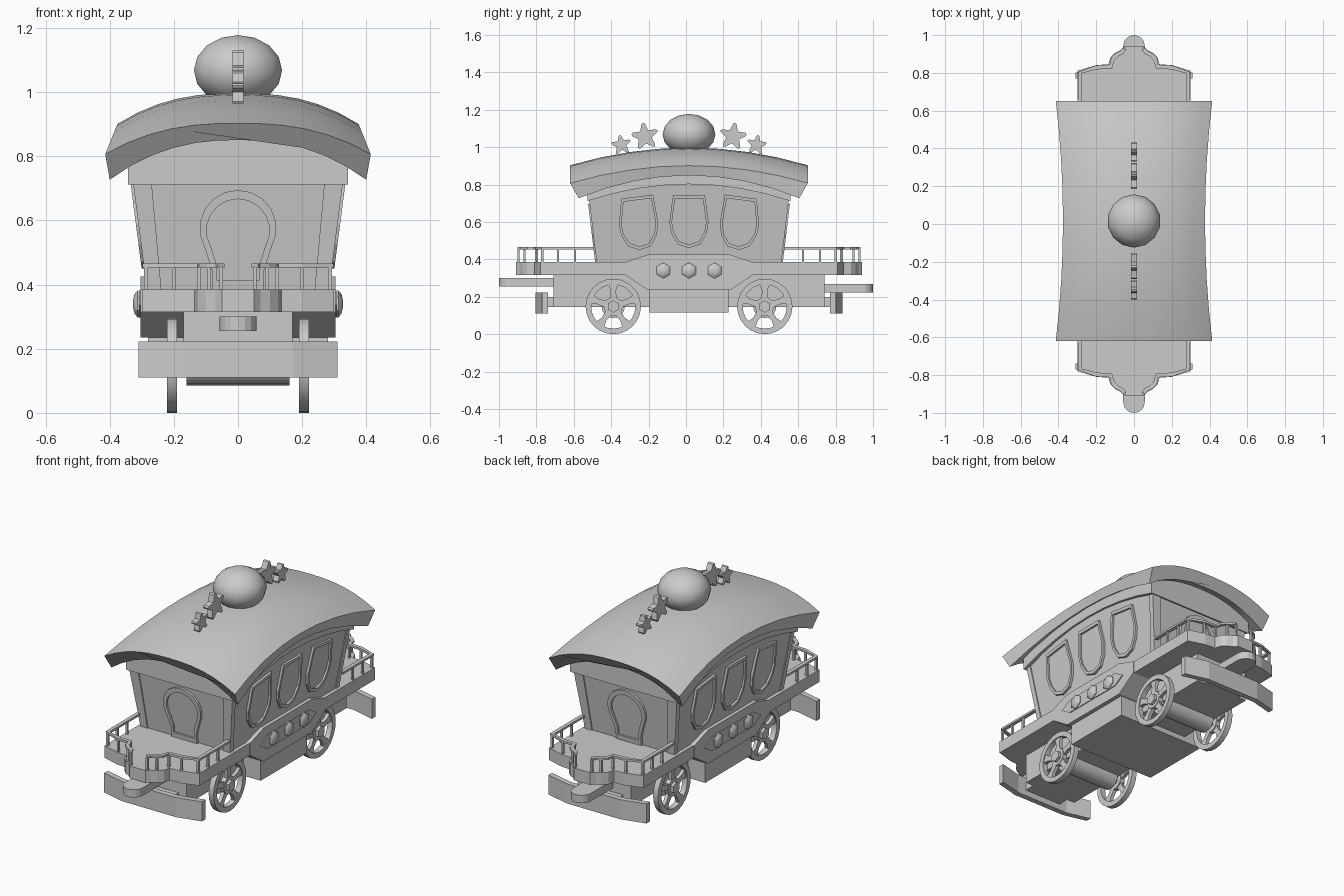
import bpy, bmesh, math
from math import sin, cos, pi

cube = bpy.data.objects.get("Cube")
if cube:
    bpy.data.objects.remove(cube, do_unlink=True)

grey = bpy.data.materials.new("plain grey")
grey.use_nodes = True
tone = (0.6, 0.6, 0.6, 1)
grey.diffuse_color = tone
grey.node_tree.nodes["Principled BSDF"].inputs["Base Color"].default_value = tone

YC = 0.016                      # lengthwise centre of the wagon
SIDES = (("left", 1), ("right", -1))
ENDS = (("front", -1), ("back", 1))


def loft(bm, rings, closed=False):
    """Skin a list of point rings, capping the ends unless closed."""
    rows = [[bm.verts.new(p) for p in r] for r in rings]
    pairs = list(zip(rows, rows[1:]))
    if closed:
        pairs.append((rows[-1], rows[0]))
    else:
        bm.faces.new(rows[0])
        bm.faces.new(rows[-1])
    n = len(rows[0])
    for a, b in pairs:
        for i in range(n):
            j = (i + 1) % n
            bm.faces.new((a[i], a[j], b[j], b[i]))


def finish(bm, name, smooth=False):
    bmesh.ops.recalc_face_normals(bm, faces=bm.faces)
    me = bpy.data.meshes.new(name)
    bm.to_mesh(me)
    bm.free()
    me.materials.append(grey)
    ob = bpy.data.objects.new(name, me)
    bpy.context.collection.objects.link(ob)
    if smooth:
        bpy.ops.object.select_all(action='DESELECT')
        ob.select_set(True)
        bpy.context.view_layer.objects.active = ob
        bpy.ops.object.shade_smooth_by_angle(angle=math.radians(35))
    return ob


def part(name, rings, smooth=False, closed=False):
    bm = bmesh.new()
    loft(bm, rings, closed)
    return finish(bm, name, smooth)


def box(name, x0, x1, y0, y1, z0, z1):
    return part(name, [[(x0, y0, z), (x1, y0, z), (x1, y1, z), (x0, y1, z)] for z in (z0, z1)])


def slab(name, pts, z0, z1):
    return part(name, [[(x, y, z) for x, y in pts] for z in (z0, z1)])


def side_prism(name, pts, x0, x1):
    return part(name, [[(x, YC + y, z) for y, z in pts] for x in (x0, x1)])


def circle(x, y, z, r, n):
    return [(x, y + r * sin(2 * pi * i / n), z + r * cos(2 * pi * i / n)) for i in range(n)]


# Walls lean outwards towards the top
def wall_x(z):
    return 0.278 + 0.13 * (z - 0.385)


def wall_y(z):
    return 0.488 + 0.12 * (z - 0.385)


def arch(t):
    return 1 - t * t


STATIONS = [i / 4 for i in range(-4, 5)]

# Cabin
rings = []
for t in STATIONS:
    top = 0.73 + 0.09 * arch(t)
    low, hi = wall_x(0.38), wall_x(top)
    rings.append([(-low, YC + wall_y(0.38) * t, 0.38), (low, YC + wall_y(0.38) * t, 0.38),
                  (hi, YC + wall_y(top) * t, top), (-hi, YC + wall_y(top) * t, top)])
part("cabin", rings)

# Corner posts
for en, ey in ENDS:
    for sn, sx in SIDES:
        rings = []
        for z, w in ((0.385, 0.045), (0.72, 0.058)):
            x, y = wall_x(z) + 0.006, wall_y(z) + 0.006
            rings.append([(sx * a, YC + ey * b, z) for a, b in
                          ((x, y), (x - w, y), (x - w, y - 0.03), (x, y - 0.03))])
        part(f"corner_post_{en}_{sn}", rings)


# Arched roof and the cornice below it
def roof_top(u, t):
    return 0.997 - 0.094 * t * t - 0.096 * abs(u) ** 2.5


ACROSS = [i / 6 for i in range(-6, 7)]
roof, cornice = [], []
for t in STATIONS:
    w = 0.376 + 0.038 * t * t
    upper = [(u * w, YC + 0.635 * t, roof_top(u, t)) for u in ACROSS]
    lower = [(u * (w - 0.014), YC + 0.59 * t,
              roof_top(u, t) - 0.052 - (0.028 * t * t) * u * u) for u in reversed(ACROSS)]
    roof.append(upper + lower)
    y, bottom = YC + 0.542 * t, 0.712 + 0.09 * arch(t)
    cornice.append([(u * 0.343, y, roof_top(u * 0.9, t) - 0.035) for u in ACROSS]
                   + [(0.343, y, bottom), (-0.343, y, bottom)])
part("roof", roof, smooth=True)
part("cornice", cornice)


# Framed openings: raised rim around a recessed panel
def opening(name, pts, place, rim):
    cx = (min(p[0] for p in pts) + max(p[0] for p in pts)) / 2
    cz = (min(p[1] for p in pts) + max(p[1] for p in pts)) / 2
    inner = [(cx + (a - cx) * rim, cz + (b - cz) * rim) for a, b in pts]
    part(name, [[place(a, b, d) for a, b in ring] for ring, d in
                ((pts, -0.01), (pts, 0.014), (inner, 0.014), (inner, 0.003))])


window = [(-0.085, 0.745), (0.085, 0.745), (0.105, 0.6), (0.095, 0.54), (0.06, 0.48),
          (0, 0.46), (-0.06, 0.48), (-0.095, 0.54), (-0.105, 0.6)]
for sn, sx in SIDES:
    for label, k in (("front", -1), ("middle", 0), ("back", 1)):
        pts = []
        for y, z in window:
            tall = max(0, z - 0.5) / 0.245
            pts.append((y + 0.265 * k + 0.012 * k * tall, z - 0.01 * abs(k) - 0.13 * k * y * tall))
        opening(f"window_{label}_{sn}", pts,
                lambda a, b, d: (sx * (wall_x(b) + d), YC + a, b), 0.87)

# Horseshoe end doors
door = [(0.12 * sin(a), 0.575 + 0.12 * cos(a)) for a in (i * pi / 9 for i in range(-6, 7))]
door = [(-0.08, 0.385)] + [(-0.08, 0.44)] + door + [(0.08, 0.44), (0.08, 0.385)]
for en, ey in ENDS:
    opening(f"door_{en}", door, lambda a, b, d: (a, YC + ey * (wall_y(b) + d), b), 0.82)

# Platform floor with a rounded nose at both ends
quarter = [(0.3, 0.795), (0.2, 0.825), (0.135, 0.83), (0.125, 0.865), (0.1, 0.89),
           (0.07, 0.905), (0.05, 0.925)]
half = quarter + [(-x, y) for x, y in reversed(quarter)]
slab("platform", [(x, YC + y) for x, y in half]
     + [(-x, YC - y) for x, y in half], 0.315, 0.385)

# Side band with a raised panel and lamps
side_prism("side_band", [(-0.34, 0.385), (-0.22, 0.425), (0.22, 0.425), (0.34, 0.385), (0.34, 0.315),
                         (0.22, 0.235), (-0.22, 0.235), (-0.34, 0.315)], -0.304, 0.304)
hexagon = [(-0.255, 0.337), (-0.19, 0.377), (0.19, 0.377), (0.255, 0.337), (0.19, 0.298), (-0.19, 0.298)]
for sn, sx in SIDES:
    side_prism(f"band_panel_{sn}", hexagon, sx * 0.29, sx * 0.309)
    for i in (-1, 0, 1):
        part(f"lamp_{sn}_{i + 2}", [circle(sx * x, YC + 0.137 * i, 0.34, r, 6) for x, r in
                                    ((0.295, 0.042), (0.313, 0.042), (0.323, 0.03), (0.327, 0.012))], True)

# Railings
path = [(0.287, 0.51), (0.287, 0.785), (0.2, 0.813), (0.122, 0.818), (0.112, 0.858),
        (0.09, 0.88), (0.062, 0.894), (0.052, 0.912)]
for en, ey in ENDS:
    for sn, sx in SIDES:
        bm = bmesh.new()
        rail = []
        for i, (x, y) in enumerate(path):
            a, b = path[max(i - 1, 0)], path[min(i + 1, len(path) - 1)]
            dx, dy = b[0] - a[0], b[1] - a[1]
            k = 0.011 / math.hypot(dx, dy)
            rail.append([(sx * (x + s * dy * k), YC + ey * (y - s * dx * k), z)
                         for s, z in ((-1, 0.454), (1, 0.454), (1, 0.466), (-1, 0.466))])
        loft(bm, rail)
        posts = path[1:4] + [path[5], path[7], (0.287, 0.61), (0.287, 0.7)]
        for x, y in posts:
            loft(bm, [[(sx * x + a * 0.006, YC + ey * y + b * 0.006, z)
                       for a, b in ((-1, -1), (1, -1), (1, 1), (-1, 1))] for z in (0.38, 0.456)])
        finish(bm, f"railing_{en}_{sn}")

# Underframe
box("chassis", -0.17, 0.17, YC - 0.725, YC + 0.725, 0.145, 0.32)
box("belly", -0.28, 0.28, YC - 0.21, YC + 0.21, 0.115, 0.25)
for en, ey in ENDS:
    # Bent bumper plank and its bracket
    rings = []
    for x, y in ((-0.31, 0.765), (-0.17, 0.8), (0.17, 0.8), (0.31, 0.765)):
        rings.append([(x, YC + ey * (y + d), z) for d, z in
                      ((0.02, 0.11), (0.02, 0.222), (-0.012, 0.222), (-0.012, 0.11))])
    part(f"bumper_{en}", rings)
    y0, y1 = sorted((YC + ey * 0.6, YC + ey * 0.79))
    box(f"bumper_bracket_{en}", -0.12, 0.12, y0, y1, 0.145, 0.2)
    # Round-ended coupling bar
    tip = [(0.057 * cos(a), ey * (0.943 + 0.057 * sin(a))) for a in (i * pi / 8 for i in range(9))]
    z0 = 0.256 if ey < 0 else 0.224
    slab(f"coupling_{en}", [(0.057, ey * 0.68)] + tip + [(-0.057, ey * 0.68)], z0, z0 + 0.045)

    # Axle and spoked wheels
    wy, wz = YC + ey * 0.405, 0.148
    part(f"axle_{en}", [circle(x, wy, wz, 0.062, 16) for x in (-0.16, 0.16)], True)
    part(f"axle_shaft_{en}", [circle(x, wy, wz, 0.022, 12) for x in (-0.21, 0.21)], True)
    for sn, sx in SIDES:
        bm = bmesh.new()
        loft(bm, [circle(sx * x, wy, wz, r, 24) for x, r in
                  ((0.19, 0.148), (0.221, 0.148), (0.221, 0.118), (0.19, 0.118))], closed=True)
        loft(bm, [circle(sx * x, wy, wz, 0.05, 15) for x in (0.19, 0.218)])
        loft(bm, [circle(sx * x, wy, wz, 0.033, 6) for x in (0.2, 0.234)])
        for i in range(5):
            a = 2 * pi * i / 5
            outline = [(0.03, 0.02), (0.085, 0.014), (0.124, 0.028),
                       (0.124, -0.028), (0.085, -0.014), (0.03, -0.02)]
            loft(bm, [[(sx * x, wy + r * sin(a) + w * cos(a), wz + r * cos(a) - w * sin(a))
                       for r, w in outline] for x in (0.195, 0.215)])
        finish(bm, f"wheel_{en}_{sn}", smooth=True)

    # Blunt-tipped stars along the ridge
    for label, y, z, r in (("large", 0.235, 1.057, 0.074), ("small", 0.362, 1.012, 0.054)):
        pts = []
        for i in range(5):
            for da, k in ((-0.13, 0.93), (0, 1.0), (0.13, 0.93), (pi / 5, 0.5)):
                a = 2 * pi * i / 5 + da + 0.15
                pts.append((ey * (y + k * r * sin(a)), z + k * r * cos(a)))
        side_prism(f"star_{label}_{en}", pts, -0.017, 0.017)

# Roof dome ball
bm = bmesh.new()
bmesh.ops.create_uvsphere(bm, u_segments=14, v_segments=8, radius=0.141)
for v in bm.verts:
    v.co = (v.co.x, v.co.y + YC, v.co.z * 0.78 + 1.068)
finish(bm, "roof_ball", smooth=True)
